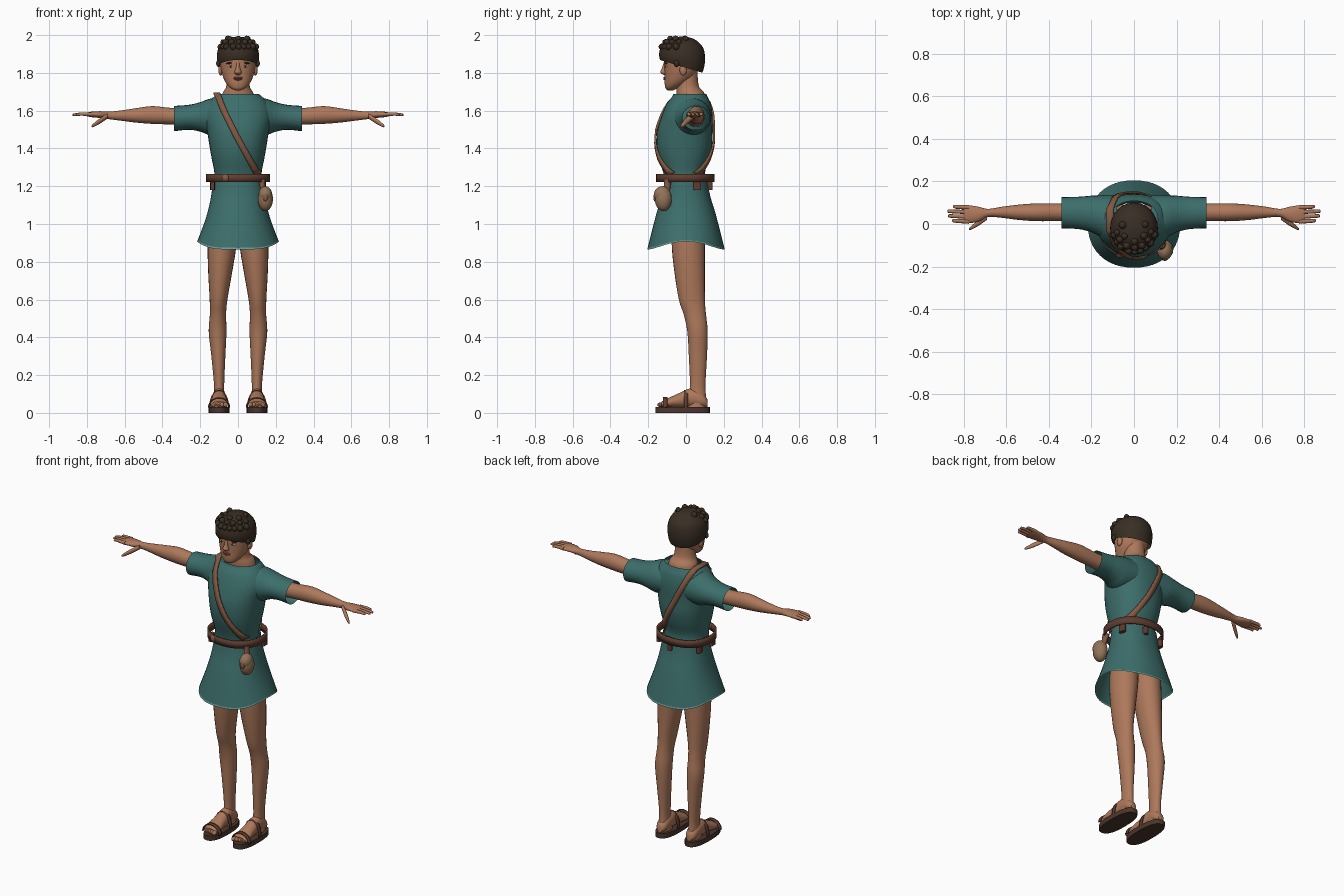
import bpy, bmesh, math, random
from mathutils import Vector, Matrix

if "Cube" in bpy.data.objects:
    bpy.data.objects.remove(bpy.data.objects["Cube"])
random.seed(4)


def material(name, *rgb):
    m = bpy.data.materials.new(name)
    m.use_nodes = True
    m.diffuse_color = (*rgb, 1)
    m.node_tree.nodes["Principled BSDF"].inputs["Base Color"].default_value = (*rgb, 1)
    return m


SKIN = material("skin", .42, .19, .105)
CLOTH = material("teal cloth", .045, .155, .145)
TRIM = material("pale trim", .15, .34, .3)
HAIR = material("dark hair", .04, .027, .017)
BELT = material("belt leather", .115, .046, .03)
STRAP = material("strap leather", .22, .1, .055)
POUCH = material("pouch leather", .29, .175, .1)
SOLE = material("sole leather", .07, .036, .026)
WHITE = material("eye white", .6, .55, .5)
LIPS = material("lips", .25, .085, .055)


def finish(name, bm, mat, thick=0, angle=50):
    bmesh.ops.recalc_face_normals(bm, faces=bm.faces)
    me = bpy.data.meshes.new(name)
    bm.to_mesh(me)
    bm.free()
    me.materials.append(mat)
    ob = bpy.data.objects.new(name, me)
    bpy.context.collection.objects.link(ob)
    bpy.ops.object.select_all(action="DESELECT")
    ob.select_set(True)
    bpy.context.view_layer.objects.active = ob
    bpy.ops.object.shade_smooth_by_angle(angle=math.radians(angle))
    if thick:
        mod = ob.modifiers.new("thickness", "SOLIDIFY")
        mod.thickness = thick
        mod.offset = 0
    return ob


def smooth_rings(rings, steps):
    # Catmull-Rom between the given rings
    out = []
    for i in range(len(rings) - 1):
        p = [Vector(rings[min(max(j, 0), len(rings) - 1)]) for j in range(i - 1, i + 3)]
        for k in range(steps):
            t = k / steps
            out.append((p[1] * 2 + (p[2] - p[0]) * t
                        + (p[0] * 2 - p[1] * 5 + p[2] * 4 - p[3]) * t ** 2
                        + (p[1] * 3 - p[0] - p[2] * 3 + p[3]) * t ** 3) / 2)
    return out + [Vector(rings[-1])]


def loft_mesh(rings, axis=2, seg=24, n=2, caps=True, steps=4, half=False):
    # ring: position on the axis, two centres, two radii
    bm = bmesh.new()
    rows = []
    u, v = [a for a in range(3) if a != axis]
    for pos, cu, cv, ru, rv in smooth_rings(rings, steps):
        row = []
        for k in range(seg + half):
            a = (math.pi if half else math.tau) * k / seg
            c, s = math.cos(a), math.sin(a)
            co = Vector()
            co[axis] = pos
            co[u] = cu + ru * math.copysign(abs(c) ** (2 / n), c)
            co[v] = cv + rv * math.copysign(abs(s) ** (2 / n), s)
            row.append(bm.verts.new(co))
        rows.append(row)
    for lo, hi in zip(rows, rows[1:]):
        for k in range(seg):
            j = (k + 1) % len(lo)
            bm.faces.new((lo[k], lo[j], hi[j], hi[k]))
    if caps:
        bm.faces.new(rows[0])
        bm.faces.new(rows[-1])
    return bm


def loft(name, rings, mat, thick=0, **kw):
    return finish(name, loft_mesh(rings, **kw), mat, thick)


def ball(name, loc, size, mat, turn=0, seg=14):
    bm = bmesh.new()
    bmesh.ops.create_uvsphere(bm, u_segments=seg, v_segments=seg // 2 + 1, radius=1)
    bm.transform(Matrix.Translation(loc) @ Matrix.Rotation(turn, 4, "Y")
                 @ Matrix.Diagonal((*size, 1)))
    return finish(name, bm, mat)


def ring_at(rings, z):
    z = min(max(z, rings[0][0]), rings[-1][0])
    for a, b in zip(rings, rings[1:]):
        if z <= b[0]:
            return Vector(a).lerp(Vector(b), (z - a[0]) / (b[0] - a[0]))


# Tunic: torso, flared skirt with a pale hem, sleeves
torso = [(1.2, 0, 0, .13, .108), (1.27, 0, -.01, .125, .11), (1.35, 0, -.01, .14, .135),
         (1.42, 0, -.008, .152, .147), (1.5, 0, -.005, .165, .145), (1.58, 0, .007, .18, .133),
         (1.64, 0, .015, .158, .115), (1.672, 0, .02, .13, .095), (1.687, 0, .02, .112, .088)]
loft("tunic_torso", torso, CLOTH, seg=36, n=2.2, caps=False)
skirt = loft("tunic_skirt", [(.865, 0, 0, .217, .205), (.925, 0, 0, .2, .19), (1.05, 0, 0, .163, .158),
                             (1.15, 0, 0, .142, .128), (1.25, 0, 0, .13, .11)],
             CLOTH, seg=48, n=2.2, caps=False)
skirt.data.materials.append(TRIM)
for f in skirt.data.polygons[:48]:
    f.material_index = 1
for v in skirt.data.vertices:
    low = max(0, (1.15 - v.co.z) / .285)
    v.co.z += .042 * low * (abs(v.co.x) / .217) ** 4

# Belt with round buckle and hanging loops
loft("belt", [(1.222, 0, -.005, .164, .15), (1.266, 0, -.005, .164, .15)], BELT, .01,
     seg=28, n=2.2, caps=False, steps=1)
ball("belt_buckle", (-.065, -.147, 1.244), (.02, .012, .02), STRAP)
for x, y in ((-.135, -.06), (-.135, .06), (.135, .06), (.02, .12)):
    loft("belt_loop", [(1.18, x, y, .012, .02), (1.225, x, y, .012, .02)], BELT, n=5, steps=1)

# Shoulder strap hugging the torso front and back
bm = bmesh.new()
pairs = []


def strap_side(sign, order):
    for i in order:
        t = i / 14
        pair = []
        for w in (-.016, .016):
            x, z = -.1 + .205 * t ** 1.15 + w * .89, 1.665 - .4 * t + w * .45
            _, _, cy, rx, ry = ring_at(torso, z)
            depth = max(0, 1 - (abs(x) / rx) ** 2.2) ** (1 / 2.2)
            pair.append(bm.verts.new((x, cy + sign * (ry * depth + .009), z)))
        pairs.append(pair)


strap_side(-1, range(14, -1, -1))
for y in (-.03, .02, .07):
    pairs.append([bm.verts.new((x, y, 1.692)) for x in (-.13, -.095)])
strap_side(1, range(15))
for a, b in zip(pairs, pairs[1:]):
    bm.faces.new((a[0], a[1], b[1], b[0]))
finish("shoulder_strap", bm, STRAP, .01)

# Pouch on the left hip
ball("pouch_body", (.145, -.12, 1.132), (.04, .045, .064), POUCH, seg=20)
ball("pouch_flap", (.145, -.126, 1.155), (.036, .044, .045), POUCH, seg=20)
ball("pouch_button", (.145, -.165, 1.14), (.014, .008, .02), STRAP)
loft("pouch_neck", [(1.17, .14, -.11, .022, .025), (1.2, .13, -.1, .015, .018),
                    (1.235, .125, -.095, .02, .02)], STRAP)

# Neck and head
loft("neck", [(1.62, 0, .025, .1, .07), (1.69, 0, .024, .083, .075),
              (1.73, 0, .008, .062, .06), (1.82, 0, 0, .058, .06)], SKIN)
loft("head", [(1.708, 0, -.083, .016, .016), (1.72, 0, -.075, .04, .034), (1.745, 0, -.055, .063, .058),
              (1.78, 0, -.035, .08, .078), (1.82, 0, -.026, .09, .088), (1.86, 0, -.022, .094, .094),
              (1.92, 0, -.02, .09, .095), (1.96, 0, -.02, .06, .065)], SKIN, seg=32, n=2.15)
loft("nose", [(1.79, 0, -.108, .012, .012), (1.803, 0, -.118, .019, .018),
              (1.825, 0, -.115, .011, .013), (1.855, 0, -.108, .009, .01)], SKIN, seg=12)
for w, z in ((.026, 1.774), (.021, 1.766)):
    ball("lip", (0, -.111, z), (w, .009, .0055), LIPS)
for s in (1, -1):
    ball("eye", (s * .038, -.1, 1.836), (.017, .009, .008), WHITE)
    ball("iris", (s * .038, -.107, 1.836), (.007, .004, .0075), HAIR)
    ball("brow", (s * .04, -.104, 1.853), (.024, .008, .005), HAIR, s * .12)
    ball("ear", (s * .092, -.015, 1.815), (.012, .019, .03), SKIN)

# Hair cap trimmed along a sloping line, with curls on top
cap = [(1.78, 0, .004, .085, .075), (1.83, 0, -.01, .104, .106), (1.88, 0, -.02, .112, .121),
       (1.93, 0, -.022, .104, .114), (1.965, 0, -.022, .078, .086), (1.985, 0, -.022, .045, .05),
       (1.992, 0, -.022, .01, .01)]
bm = loft_mesh(cap, seg=32)
bmesh.ops.bisect_plane(bm, geom=bm.verts[:] + bm.edges[:] + bm.faces[:], plane_co=(0, -.13, 1.866),
                       plane_no=(0, -.3, -1), clear_outer=True)
finish("hair_cap", bm, HAIR)
for z, count, spread in ((1.938, 9, 1.25), (1.962, 7, 1.4), (1.979, 5, 1.9)):
    _, _, cy, rx, ry = ring_at(cap, z)
    for i in range(count):
        a = spread * (2 * i / (count - 1) - 1) + random.uniform(-.06, .06)
        r = random.uniform(.015, .019)
        ball("curl", (rx * math.sin(a), cy - ry * math.cos(a), z), (r, r, r), HAIR, seg=10)
for s in (1, -1):
    ball("side_curl", (s * .104, -.05, 1.85), (.012, .014, .018), HAIR)

for s, side in ((1, "left"), (-1, "right")):

    def along_x(part, rings, mat, **kw):
        loft(side + part, [(s * r[0], *r[1:]) for r in rings], mat, axis=0, **kw)

    # Sleeve, arm and hand
    along_x("_sleeve", [(.08, .02, 1.57, .115, .1), (.15, .035, 1.567, .1, .096),
                        (.2, .047, 1.567, .086, .078), (.26, .052, 1.565, .076, .066),
                        (.34, .053, 1.558, .073, .067)], CLOTH, caps=False)
    along_x("_arm", [(.16, .05, 1.565, .05, .05), (.34, .055, 1.57, .042, .044),
                     (.45, .055, 1.577, .042, .047), (.54, .055, 1.575, .036, .038),
                     (.62, .055, 1.574, .026, .027), (.685, .052, 1.575, .019, .02),
                     (.73, .046, 1.579, .035, .018), (.78, .046, 1.58, .042, .014),
                     (.8, .046, 1.58, .036, .009)], SKIN)
    for i, tip in enumerate((.855, .873, .876, .85)):
        y = .012 + .022 * i
        along_x("_finger", [(.775, y, 1.581, .011, .011), (.83, y + .002, 1.582, .009, .009),
                            (tip - .006, y + .004, 1.578, .008, .007),
                            (tip, y + .004, 1.577, .003, .003)], SKIN, seg=10)
    along_x("_thumb", [(.69, .035, 1.572, .015, .014), (.73, .005, 1.546, .013, .015),
                       (.765, -.018, 1.523, .009, .01), (.775, -.024, 1.517, .003, .004)],
            SKIN, seg=10)

    # Leg
    def mirrored(part, rings, mat, thick=0, **kw):
        loft(side + part, [(r[0], s * r[1], *r[2:]) for r in rings], mat, thick, **kw)

    mirrored("_leg", [(.03, .1, .055, .032, .05), (.08, .1, .06, .029, .046), (.15, .1, .062, .027, .041),
                      (.3, .104, .063, .037, .048), (.43, .108, .061, .047, .054),
                      (.52, .106, .047, .043, .059), (.6, .103, .031, .047, .069),
                      (.75, .094, .019, .064, .081), (.9, .084, .012, .076, .088),
                      (1.12, .075, .01, .072, .085)], SKIN)
    # Foot with toes
    mirrored("_foot", [(.115, .1, .05, .018, .02), (.09, .1, .065, .033, .036), (.03, .1, .08, .036, .05),
                       (-.04, .1, .066, .04, .037), (-.1, .1, .052, .046, .023),
                       (-.13, .1, .045, .04, .015)], SKIN, axis=1)
    for i in range(5):
        ball(side + "_toe", (s * (.066 + .018 * i), -.134 + .006 * i, .043),
             (.013 - .001 * i, .018, .013), SKIN, seg=10)
    # Sandal
    mirrored("_sole", [(0, .1, -.018, .055, .144), (.03, .1, -.018, .055, .144)], SOLE,
             seg=32, n=2.5, steps=1)
    for y, w, h in ((-.11, .056, .052), (0, .05, .09)):
        mirrored("_sandal_strap", [(y - .011, .1, .028, w, h), (y + .011, .1, .028, w, h)], BELT, .006,
                 axis=1, caps=False, steps=1, half=True)
